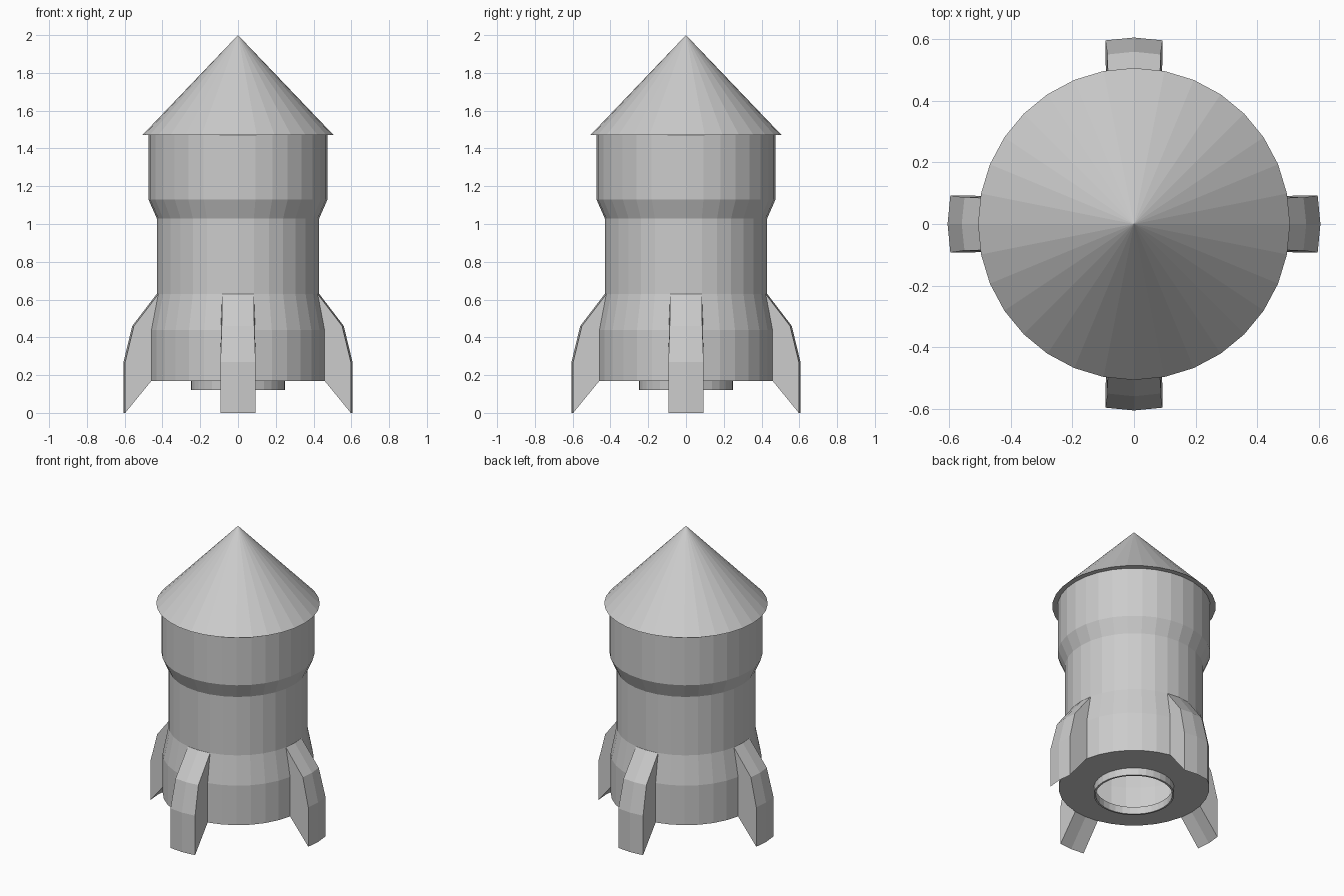
import bpy, bmesh
from math import cos, sin, pi, tau

if "Cube" in bpy.data.objects:
    bpy.data.objects.remove(bpy.data.objects["Cube"])

SIDES = 32


def finish(name, bm):
    bmesh.ops.remove_doubles(bm, verts=bm.verts, dist=0.0005)
    bmesh.ops.recalc_face_normals(bm, faces=bm.faces)
    mesh = bpy.data.meshes.new(name)
    bm.to_mesh(mesh)
    bm.free()
    obj = bpy.data.objects.new(name, mesh)
    bpy.context.collection.objects.link(obj)
    return obj


def lathe(name, profile):
    """Turn a (radius, z) profile around the z axis with flat facets."""
    bm = bmesh.new()
    rings = []
    for r, z in profile:
        if r == 0:
            rings.append([bm.verts.new((0, 0, z))] * SIDES)
        else:
            rings.append([bm.verts.new((r * cos(tau * i / SIDES), r * sin(tau * i / SIDES), z))
                          for i in range(SIDES)])
    for a, b in zip(rings, rings[1:]):
        for i in range(SIDES):
            j = (i + 1) % SIDES
            bm.faces.new(list(dict.fromkeys((a[i], a[j], b[j], b[i]))))
    return finish(name, bm)


# Hollow hull, open at the bottom around the nozzle
lathe("hull", [(0.25, 0.17), (0.467, 0.17), (0.467, 0.44), (0.43, 0.63),
               (0.43, 1.03), (0.474, 1.13), (0.474, 1.47)])

# Short exhaust ring
lathe("nozzle", [(0.238, 0.17), (0.238, 0.12), (0.25, 0.12), (0.25, 0.17)])

# Overhanging nose cone
lathe("nose_cone", [(0.474, 1.47), (0.507, 1.47), (0, 2.0)])

# Four fins: side outline as (radius, z, half width), bent along the middle
FIN = [(0.43, 0.63, 0.084), (0.56, 0.46, 0.086), (0.606, 0.27, 0.093),
       (0.606, 0.0, 0.093), (0.467, 0.17, 0.091), (0.467, 0.44, 0.091)]


def fin(name, angle):
    bm = bmesh.new()
    c, s = cos(angle), sin(angle)
    cols = []
    for side in (-1, 0, 1):
        col = []
        for r, z, w in FIN:
            x, y = r - 0.009 * abs(side), side * w
            col.append(bm.verts.new((x * c - y * s, x * s + y * c, z)))
        cols.append(col)
    for a, b in zip(cols, cols[1:]):
        for i in range(len(FIN)):
            j = (i + 1) % len(FIN)
            bm.faces.new((a[i], a[j], b[j], b[i]))
    bm.faces.new(cols[0])
    bm.faces.new(cols[2])
    return finish(name, bm)


for k, label in enumerate(("right", "back", "left", "front")):
    fin(label + "_fin", k * pi / 2)
